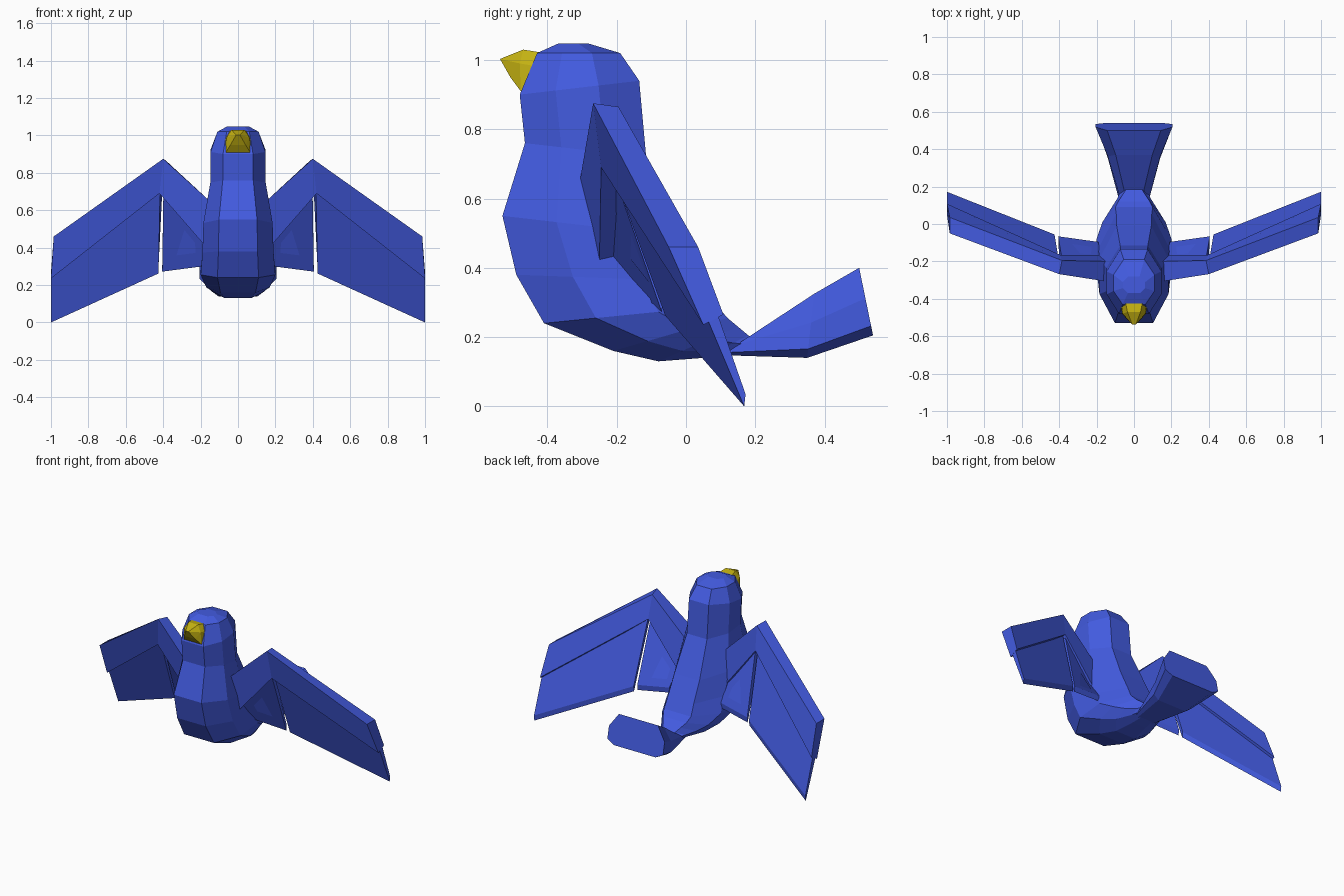
import bpy, bmesh
from mathutils import Vector

if "Cube" in bpy.data.objects:
    bpy.data.objects.remove(bpy.data.objects["Cube"])


def material(name, rgb):
    m = bpy.data.materials.new(name)
    m.diffuse_color = (*rgb, 1)
    m.use_nodes = True
    m.node_tree.nodes["Principled BSDF"].inputs["Base Color"].default_value = m.diffuse_color
    return m


BLUE = material("feather blue", (0.056, 0.105, 0.75))
YELLOW = material("beak yellow", (0.55, 0.44, 0.006))


def finish(name, bm, mat):
    bmesh.ops.recalc_face_normals(bm, faces=bm.faces)
    me = bpy.data.meshes.new(name)
    bm.to_mesh(me)
    bm.free()
    me.materials.append(mat)
    ob = bpy.data.objects.new(name, me)
    bpy.context.collection.objects.link(ob)
    return ob


def loft(name, rings, mat):
    """Skin a list of equal-length point rings and cap both ends."""
    bm = bmesh.new()
    vs = [[bm.verts.new(p) for p in r] for r in rings]
    n = len(vs[0])
    for a, b in zip(vs, vs[1:]):
        for i in range(n):
            j = (i + 1) % n
            bm.faces.new((a[i], a[j], b[j], b[i]))
    bm.faces.new(vs[0])
    bm.faces.new(vs[-1])
    return finish(name, bm, mat)


def octagon(fy, fz, by, bz, w, prof):
    """Section from a front/belly point to a back point, half width w."""
    pts = prof + [(-s, t) for s, t in reversed(prof)]
    return [(s * w, fy + (by - fy) * t, fz + (bz - fz) * t) for s, t in pts]


# Body: head down to rump
BODY = [(0.55, 0), (1, 0.3), (1, 0.66), (0.5, 1)]
loft("body", [octagon(*r, BODY) for r in [
    (-0.37, 1.047, -0.28, 1.047, 0.06),
    (-0.43, 1.02, -0.19, 1.02, 0.11),
    (-0.48, 0.90, -0.135, 0.94, 0.146),
    (-0.465, 0.76, -0.115, 0.72, 0.148),
    (-0.53, 0.55, -0.01, 0.49, 0.185),
    (-0.49, 0.38, 0.055, 0.36, 0.19),
    (-0.41, 0.24, 0.09, 0.29, 0.2),
    (-0.21, 0.16, 0.12, 0.255, 0.17),
    (-0.08, 0.13, 0.15, 0.23, 0.13),
    (0.05, 0.14, 0.18, 0.205, 0.09),
    (0.14, 0.15, 0.2, 0.195, 0.07)]], BLUE)

# Tail: flared fan with a flat end
TAIL = [(0.75, 0), (1, 0.14), (1, 0.55), (0.7, 1)]
loft("tail", [octagon(*r, TAIL) for r in [
    (0.10, 0.148, 0.18, 0.2, 0.075),
    (0.35, 0.14, 0.37, 0.325, 0.14),
    (0.54, 0.205, 0.5, 0.4, 0.205)]], BLUE)

# Beak: faceted wedge, one half listed and mirrored
beak = bmesh.new()
for x, y, z in [(0.045, -0.42, 1.022), (0.07, -0.42, 0.98), (0.065, -0.477, 0.91),
                (0.035, -0.47, 1.03), (0.06, -0.48, 0.99), (0.04, -0.507, 0.95),
                (0.01, -0.537, 1.003), (0.06, -0.42, 0.92)]:
    for s in (1, -1):
        beak.verts.new((s * x, y, z))
bmesh.ops.convex_hull(beak, input=beak.verts)
finish("beak", beak, YELLOW)

# Wing stations: leading front/back, mid front/back
ROOT = [(0.13, -0.31, 0.63), (0.13, -0.2, 0.62), (0.185, -0.25, 0.42), (0.185, -0.165, 0.44)]
ELBOW = [(0.40, -0.268, 0.875), (0.385, -0.195, 0.865), (0.42, -0.245, 0.69), (0.395, -0.165, 0.71)]
TIP = [(0.985, -0.05, 0.46), (0.985, 0.035, 0.46), (1.0, 0.05, 0.235), (1.0, 0.108, 0.265)]


def flip(points, s):
    return [(s * x, y, z) for x, y, z in points]


def strip_section(st, s):
    a, b, c, d = st
    return flip([a, b, d, c], s)


def panel_section(st, trail, dx, s):
    """Thin section hanging below a station, tapering to the trailing edge."""
    f, b = Vector(st[2]), Vector(st[3])
    up = (Vector(st[0]) - f) * 0.12
    shift = Vector((dx, 0, 0))
    t = Vector(trail)
    return flip([f.lerp(b, 0.28) + up + shift, f.lerp(b, 0.8) + up + shift,
                 t + Vector((0, 0.004, 0.035)), t], s)


for s, side in ((1, "left"), (-1, "right")):
    # Thick leading strip bent at the elbow
    loft(side + "_wing_leading_edge",
         [strip_section(st, s) for st in (ROOT, ELBOW, TIP)], BLUE)
    # Inner and outer feather panels with a slot between
    loft(side + "_inner_feathers",
         [panel_section(ROOT, (0.19, -0.1, 0.30), 0, s),
          panel_section(ELBOW, (0.405, -0.07, 0.272), -0.012, s)], BLUE)
    loft(side + "_outer_feathers",
         [panel_section(ELBOW, (0.425, -0.06, 0.262), 0.006, s),
          panel_section(TIP, (1.0, 0.168, 0.0), 0, s)], BLUE)
